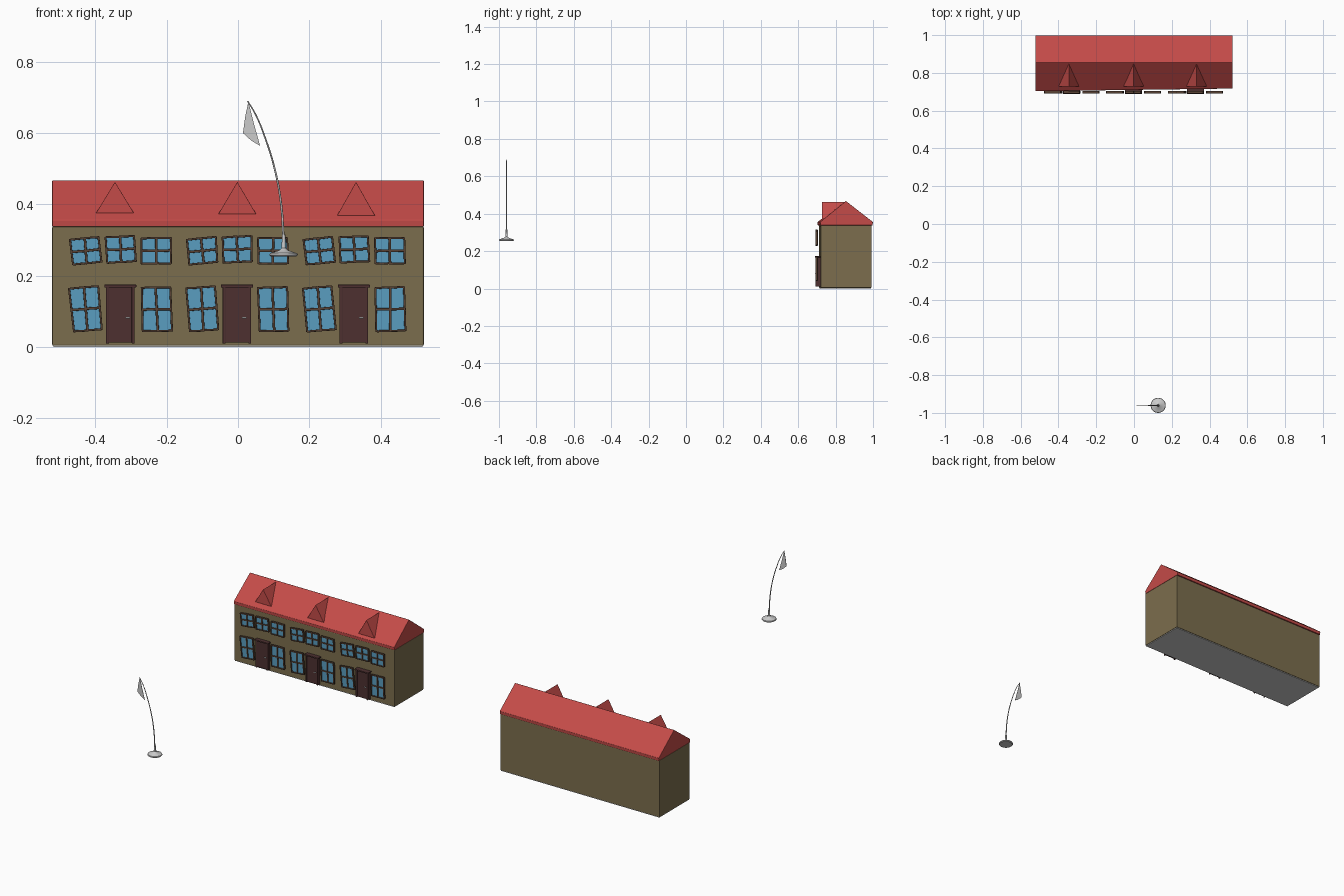
import bpy, bmesh, math, random
from mathutils import Vector, Matrix

if "Cube" in bpy.data.objects:
    bpy.data.objects.remove(bpy.data.objects["Cube"])

random.seed(4)


def material(name, rgb):
    m = bpy.data.materials.new(name)
    m.diffuse_color = (*rgb, 1)
    m.use_nodes = True
    m.node_tree.nodes["Principled BSDF"].inputs["Base Color"].default_value = m.diffuse_color
    return m


WALL = material("wall", (0.20, 0.155, 0.075))
ROOF = material("roof", (0.55, 0.07, 0.065))
DOOR = material("door", (0.075, 0.03, 0.03))
FRAME = material("frame", (0.10, 0.055, 0.035))
GLASS = material("glass", (0.10, 0.34, 0.53))


def finish(bm, name, mat=None, bevel=0.0):
    bmesh.ops.recalc_face_normals(bm, faces=bm.faces)
    me = bpy.data.meshes.new(name)
    bm.to_mesh(me)
    bm.free()
    ob = bpy.data.objects.new(name, me)
    bpy.context.collection.objects.link(ob)
    if mat:
        me.materials.append(mat)
    if bevel:
        mod = ob.modifiers.new("bevel", "BEVEL")
        mod.width, mod.segments = bevel, 2
    return ob


def add_box(bm, c, size, mat=Matrix()):
    bmesh.ops.create_cube(bm, size=1, matrix=mat @ Matrix.Translation(c) @ Matrix.Diagonal((*size, 1)))


def box(name, c, size, mat=None, bevel=0.0, m=Matrix()):
    bm = bmesh.new()
    add_box(bm, c, size, m)
    return finish(bm, name, mat, bevel)


def loft(name, left, right, mat=None, bevel=0.0):
    """Solid between two matching outlines of 3D points."""
    bm = bmesh.new()
    a = [bm.verts.new(p) for p in left]
    b = [bm.verts.new(p) for p in right]
    bm.faces.new(a)
    bm.faces.new(b)
    n = len(a)
    for i in range(n):
        bm.faces.new((a[i], a[(i + 1) % n], b[(i + 1) % n], b[i]))
    return finish(bm, name, mat, bevel)


def span(name, w, profile, skew, mat=None, bevel=0.0):
    """Extrude a y-z profile along x; the front leans back by skew at the right end."""
    left = [(-w, y, z) for y, z in profile]
    right = [(w, y + (skew if y < 0.8 else 0), z) for y, z in profile]
    return loft(name, left, right, mat, bevel)


# House body: floor slab, walls and gabled roof
span("floor", 0.518, [(0.714, 0), (0.714, 0.012), (0.99, 0.012), (0.99, 0)], 0.008)
span("walls", 0.521, [(0.71, 0.004), (0.71, 0.338), (0.993, 0.338), (0.993, 0.004)], 0.01, WALL, 0.003)
span("roof", 0.521, [(0.704, 0.338), (0.703, 0.356), (0.855, 0.468), (0.999, 0.356), (0.998, 0.338)],
     0.014, ROOF, 0.002)

# Dormers: triangular prisms running back into the slope
for i, (x, z) in enumerate([(-0.345, 0.376), (-0.002, 0.373), (0.331, 0.369)]):
    tri = [(x - 0.053, z), (x + 0.053, z), (x, 0.463)]
    loft(f"dormer_{i + 1}", [(a, 0.728, b) for a, b in tri], [(a, 0.853, b) for a, b in tri], ROOF, 0.001)


# Windows: crooked frames with two mullions over a blue pane
def window(tag, x, z, w, h, tilt):
    m = Matrix.Translation((x, 0.698, z)) @ Matrix.Rotation(-math.radians(tilt), 4, "Y")
    box("pane_" + tag, (0, 0.003, 0), (w, 0.008, h), GLASS, 0, m)
    bm = bmesh.new()
    t = 0.007

    def bar(cx, cz, sx, sz):
        wob = Matrix.Rotation(math.radians(random.uniform(-2, 2)), 4, "Y")
        add_box(bm, (0, 0, 0), (sx, 0.013, sz), m @ Matrix.Translation((cx, 0, cz)) @ wob)

    for s in (-1, 1):
        bar(s * w / 2, 0, t * 0.8, h + 0.004)
        for k in (-1, 1):
            bar(k * w / 4, s * h / 2, w / 2, t * 0.8)
    bar(0, 0, t, h + 0.006)
    for k in (-1, 1):
        bar(k * w / 4, 0, w / 2 + 0.006, t)
    finish(bm, "window_frame_" + tag, FRAME, 0.0015)


# Door with frame, lintel and handle
def door(tag, x):
    box("door_" + tag, (x, 0.708, 0.09), (0.066, 0.022, 0.155), DOOR, 0.001)
    for s in (-1, 1):
        box(f"door_post_{tag}_{s}", (x + s * 0.036, 0.706, 0.09), (0.008, 0.026, 0.16), DOOR, 0.001)
    box("door_lintel_" + tag, (x, 0.704, 0.171), (0.09, 0.03, 0.008), DOOR, 0.0015)
    box("door_handle_" + tag, (x + 0.021, 0.694, 0.082), (0.013, 0.006, 0.004), None, 0.001)


for i, x in enumerate((-0.33, -0.003, 0.325)):
    door(str(i + 1), x)
    for part, dx, z, w, h, tilt in [
        ("upper_left", -0.097, 0.270, 0.080, 0.070, 6), ("upper_middle", 0.001, 0.274, 0.080, 0.071, 3),
        ("upper_right", 0.101, 0.270, 0.082, 0.071, 1), ("lower_left", -0.097, 0.107, 0.080, 0.121, 5),
        ("lower_right", 0.102, 0.106, 0.081, 0.122, 1),
    ]:
        window(f"{part}_{i + 1}", x + dx, z, w, h, tilt + random.uniform(-1, 1))

# Flag stand: turned base with a socket
FX, FY = 0.128, -0.96
bm = bmesh.new()
prof = [(0, 0.254), (0.036, 0.254), (0.04, 0.258), (0.038, 0.263), (0.013, 0.271),
        (0.006, 0.277), (0.0045, 0.315), (0, 0.315)]
vs = [bm.verts.new((FX + r, FY, z)) for r, z in prof]
es = [bm.edges.new(p) for p in zip(vs, vs[1:])]
bmesh.ops.spin(bm, geom=vs + es, cent=(FX, FY, 0), axis=(0, 0, 1), angle=math.tau, steps=32)
bmesh.ops.remove_doubles(bm, verts=bm.verts, dist=0.0002)
base = finish(bm, "flag_base")
bpy.context.view_layer.objects.active = base
base.select_set(True)
bpy.ops.object.shade_smooth_by_angle(angle=math.radians(30))

# Bent, tapering pole
cu = bpy.data.curves.new("flag_pole", "CURVE")
cu.dimensions = "3D"
cu.bevel_depth, cu.bevel_resolution, cu.use_fill_caps = 0.0032, 2, True
path = [(0.128, 0.30), (0.121, 0.40), (0.104, 0.495), (0.076, 0.587), (0.049, 0.653), (0.027, 0.690)]
sp = cu.splines.new("BEZIER")
sp.bezier_points.add(len(path) - 1)
for i, (p, (x, z)) in enumerate(zip(sp.bezier_points, path)):
    p.co = (x, FY, z)
    p.handle_left_type = p.handle_right_type = "AUTO"
    p.radius = 1 - 0.1 * i
bpy.context.collection.objects.link(bpy.data.objects.new("flag_pole", cu))

# Hanging pennant
shape = [(0.029, 0.688), (0.020, 0.645), (0.014, 0.600), (0.037, 0.579), (0.062, 0.564), (0.045, 0.625)]
loft("pennant", [(x, FY - 0.0008, z) for x, z in shape], [(x, FY + 0.0008, z) for x, z in shape])
